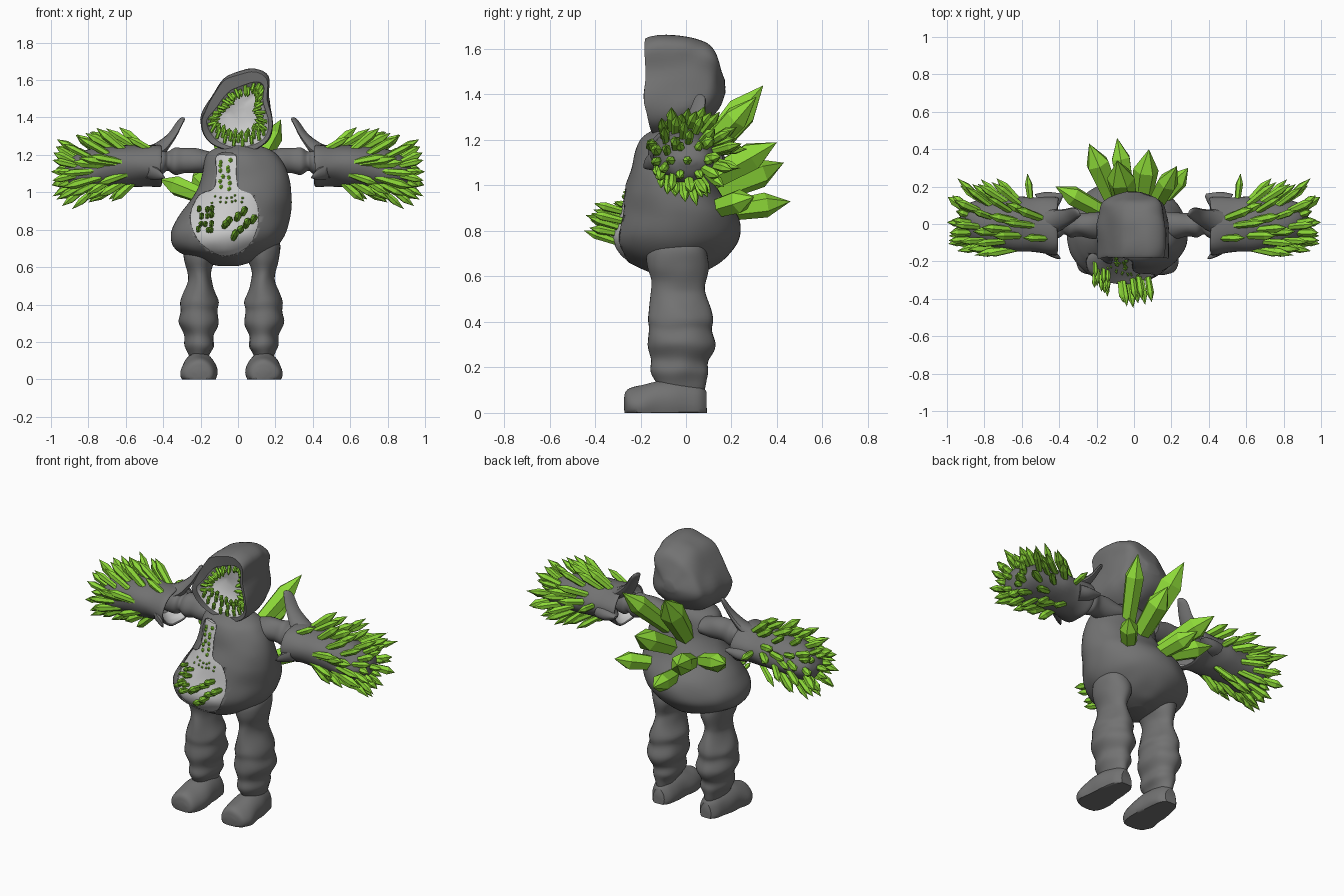
import bpy, bmesh, math, random
from mathutils import Vector, noise

if "Cube" in bpy.data.objects:
    bpy.data.objects.remove(bpy.data.objects["Cube"])

random.seed(4)


def material(name, rgb):
    m = bpy.data.materials.new(name)
    m.diffuse_color = (*rgb, 1)
    m.use_nodes = True
    m.node_tree.nodes["Principled BSDF"].inputs["Base Color"].default_value = m.diffuse_color
    return m


ROCK = material("dark_rock", (0.17, 0.17, 0.17))
PALE = material("pale_lining", (0.62, 0.62, 0.62))
GREEN = material("green_crystal", (0.27, 0.7, 0.04))


def spline(rows, k, closed=False):
    """Catmull-Rom resampling of a list of tuples."""
    n, out = len(rows), []
    for i in range(n if closed else n - 1):
        g = lambda j: rows[j % n] if closed else rows[max(0, min(n - 1, j))]
        for s in range(k):
            t = s / k
            out.append(tuple(
                0.5 * (2 * b + (c - a) * t + (2 * a - 5 * b + 4 * c - d) * t * t + (3 * b - a - 3 * c + d) * t ** 3)
                for a, b, c, d in zip(g(i - 1), g(i), g(i + 1), g(i + 2))))
    return out if closed else out + [tuple(rows[-1])]


def to_object(name, bm, mats, mirror=False, smooth=True):
    bmesh.ops.recalc_face_normals(bm, faces=bm.faces)
    me = bpy.data.meshes.new(name)
    bm.to_mesh(me)
    bm.free()
    for m in mats:
        me.materials.append(m)
    ob = bpy.data.objects.new(name, me)
    bpy.context.collection.objects.link(ob)
    if mirror:
        ob.modifiers.new("mirror", 'MIRROR')
    if smooth:
        bpy.ops.object.select_all(action='DESELECT')
        ob.select_set(True)
        bpy.context.view_layer.objects.active = ob
        bpy.ops.object.shade_smooth_by_angle(angle=math.radians(40))
    return ob


def skin(name, loops, pale=0, mats=(ROCK, PALE), lump=0.01, mirror=False):
    """Bridge closed loops; the first `pale` bands get the second material."""
    bm = bmesh.new()
    vs = []
    for lp in loops:
        row = []
        for p in lp:
            p = Vector(p)
            p += noise.noise_vector(p * 9) * lump
            p.z = max(p.z, 0)
            row.append(bm.verts.new(p))
        vs.append(row)
    n = len(vs[0])
    for i in range(len(vs) - 1):
        for j in range(n):
            f = bm.faces.new((vs[i][j], vs[i][(j + 1) % n], vs[i + 1][(j + 1) % n], vs[i + 1][j]))
            f.material_index = int(i < pale)
    bm.faces.new(vs[0]).material_index = int(pale > 0)
    bm.faces.new(vs[-1])
    return to_object(name, bm, mats, mirror)


def loft(name, axis, rings, k=5, n=32, pale=0, **kw):
    """Elliptic sections (t, u0, u1, v0, v1) along an axis."""
    loops = []
    for t, u0, u1, v0, v1 in spline(rings, k):
        lp = []
        for j in range(n):
            a = math.tau * j / n
            u = (u0 + u1) / 2 + (u1 - u0) / 2 * math.cos(a)
            v = (v0 + v1) / 2 + (v1 - v0) / 2 * math.sin(a)
            lp.append({'z': (u, v, t), 'x': (t, u, v), 'y': (u, t, v)}[axis])
        loops.append(lp)
    return skin(name, loops, pale * k, **kw)


def crystals(name, items, mirror=False, sides=6):
    """Pointed prisms from (base, tip, radius)."""
    bm = bmesh.new()
    for base, tip, r in items:
        base, tip = Vector(base), Vector(tip)
        q = (tip - base).to_track_quat('Z', 'Y')
        ln, tw = (tip - base).length, random.random() * 6
        rings = []
        for f, s in ((0, 0.75), (0.68, 1)):
            rings.append([bm.verts.new(base + q @ Vector((
                r * s * math.cos(tw + math.tau * j / sides), r * s * math.sin(tw + math.tau * j / sides), ln * f)))
                for j in range(sides)])
        top = bm.verts.new(tip)
        bm.faces.new(rings[0])
        for j in range(sides):
            h = (j + 1) % sides
            bm.faces.new((rings[0][j], rings[0][h], rings[1][h], rings[1][j]))
            bm.faces.new((rings[1][j], rings[1][h], top))
    return to_object(name, bm, [GREEN], mirror, smooth=False)


# torso with an opening down chest and belly
body = [(1.25, -.09, .11, -.13, .02), (1.2, -.17, .21, -.2, .06), (1.08, -.195, .275, -.24, .09),
        (.97, -.245, .285, -.275, .15), (.87, -.32, .28, -.30, .225), (.77, -.36, .25, -.33, .235),
        (.69, -.325, .18, -.29, .18), (.63, -.19, .08, -.19, .1), (.608, -.1, .0, -.1, .02)]
torso = loft("torso", 'z', body, k=7, n=56, lump=.005)
lining = loft("belly_lining", 'z', [(t, a + .008, b - .008, c + .008, d - .008) for t, a, b, c, d in body[1:-1]],
              k=7, n=56, mats=(PALE,), lump=.005)
patch = spline([(-.11, 1.2), (-.015, 1.2), (-.01, 1.1), (.005, 1.02), (.08, .98), (.11, .86), (.06, .72), (-.07, .66),
                (-.2, .73), (-.255, .86), (-.21, .98), (-.13, 1.02), (-.115, 1.1)], 5, True)
cutter = skin("belly_cutter", [[(x, y, z) for x, z in patch] for y in (-.6, -.08)], lump=0, mats=(ROCK,))
bpy.context.view_layer.objects.active = torso
mod = torso.modifiers.new("opening", 'BOOLEAN')
mod.operation, mod.object = 'DIFFERENCE', cutter
bpy.ops.object.modifier_move_to_index(modifier=mod.name, index=0)
bpy.ops.object.modifier_apply(modifier=mod.name)
bpy.data.objects.remove(cutter)

# hooded head with a hollow face
outer = spline([(.07, 1.66), (.16, 1.62), (.165, 1.5), (.185, 1.34), (.125, 1.245), (.0, 1.21), (-.15, 1.265),
                (-.2, 1.38), (-.135, 1.52), (-.06, 1.62)], 5, True)
hollow = spline([(.09, 1.59), (.145, 1.57), (.14, 1.48), (.165, 1.35), (.12, 1.27), (.0, 1.235), (-.12, 1.28),
                 (-.175, 1.375), (-.115, 1.46), (-.04, 1.55)], 5, True)


def scaled(outline, sx, sz, y, cz=1.435):
    """Outline scaled about the head centre; the chin is set back a little."""
    return [(x * sx, y + max(0, 1.36 - z) * .25 * (y < -.1), cz + (z - 1.435) * sz) for x, z in outline]


loops = [scaled(hollow, s, s, y) for s, y in ((.3, -.05), (.75, -.07), (.9, -.10), (.98, -.17))]
shell = spline([(.975, .95, -.18, 1.43), (1, .98, -.15, 1.432), (1, .98, -.02, 1.44), (.93, .84, .06, 1.45),
                (.82, .66, .115, 1.455), (.55, .42, .15, 1.445), (.2, .15, .17, 1.435)], 4)
skin("head", loops + [scaled(outer, *s) for s in shell], pale=3)

# crystal teeth round the face, doubled along the lower jaw
teeth = []
for row, (s, y, ln) in enumerate(((.95, -.14, .06), (.84, -.10, .055), (.72, -.09, .05))):
    for i in range(row % 2, len(hollow), 2):
        x, z = hollow[i]
        if row == 2 and z > 1.3:
            continue
        p = Vector((x * s, y, 1.43 + (z - 1.43) * s))
        d = Vector((.04 - p.x, -.03, 1.42 - p.z))
        if p.z < 1.33:
            d.x *= .3
        teeth.append((p, p + d.normalized() * ln * random.uniform(.8, 1.15), .012))
crystals("face_crystals", teeth)

# belly and chest crystals
bpy.context.view_layer.update()
spots = [(-.205 + .035 * (i % 3), .79 + .035 * (i // 3), .09, .014) for i in range(12)]
spots += [(-.06 + .11 * t + .025 * s, .78 + .09 * t - .025 * s, .16, .02) for t in (0, .3, .6, .9) for s in (-1, 1)]
spots += [(-.13 + .03 * i, .945 + .028 * j, .012, .007) for i in range(6) for j in range(2)]
spots += [(-.09 + .04 * i, 1.02 + .028 * j, .012, .013) for i in range(2) for j in range(6)]
belly = []
for x, z, ln, r in spots:
    x += random.uniform(-.01, .01)
    z += random.uniform(-.008, .008)
    hit, pos, _, _ = lining.ray_cast(Vector((x, -1, z)), Vector((0, 1, 0)))
    if hit:
        pos = pos + Vector((0, .02, 0))
        d = Vector((.15 if ln > .1 else .02, -1, random.uniform(.15, .35))).normalized()
        belly.append((pos, pos + d * (ln * random.uniform(.7, 1) + .02), r))
crystals("belly_crystals", belly)

# large back crystals
crystals("back_crystals", [
    ((.08, .04, 1.10), (.23, .31, 1.39), .058), ((-.03, .04, 1.08), (-.09, .34, 1.44), .075),
    ((-.10, .10, .96), (-.24, .43, 1.10), .066), ((-.03, .12, .88), (-.09, .46, .93), .055),
    ((.12, .10, .89), (.29, .30, .95), .055), ((-.14, .05, .96), (-.42, .20, 1.07), .055),
    ((.03, .06, 1.0), (.08, .40, 1.19), .068)])

# arms: upper arm and hollow-cuffed forearm
loft("upper_arm", 'x', [(.13, -.07, .07, 1.11, 1.21), (.22, -.08, .06, 1.10, 1.23), (.29, -.065, .06, 1.10, 1.235),
                        (.335, -.07, .07, 1.09, 1.24), (.375, -.05, .06, 1.11, 1.22), (.41, -.07, .07, 1.09, 1.23),
                        (.52, -.05, .05, 1.1, 1.2)], mirror=True)
arm = [(.42, -.165, .145, 1.025, 1.255), (.5, -.15, .14, 1.035, 1.25), (.65, -.145, .14, 1.03, 1.25),
       (.8, -.125, .13, 1.015, 1.225), (.89, -.09, .11, 1.03, 1.19), (.93, -.02, .04, 1.09, 1.13)]
loft("forearm", 'x', [(.5, -.08, .08, 1.08, 1.2), (.46, -.12, .11, 1.05, 1.22), (.415, -.15, .13, 1.04, 1.24)] + arm,
     pale=2, mirror=True)

# cuff spikes: points swept along short paths
for i, path in enumerate((
        [(.50, .0, 1.19, .06), (.42, .02, 1.23, .055), (.36, .04, 1.29, .04), (.31, .06, 1.37, .028), (.29, .06, 1.39, .014)],
        [(.50, -.1, 1.12, .06), (.44, -.14, 1.1, .045), (.395, -.18, 1.08, .008)],
        [(.50, .1, 1.12, .06), (.44, .125, 1.12, .045), (.385, .155, 1.13, .008)])):
    rows = spline(path, 4)
    skin(f"cuff_spike_{i + 1}", [[(x + r * .5 * math.cos(a), y + r * math.cos(a), z + r * .8 * math.sin(a))
                                 for a in (math.tau * j / 12 for j in range(12))] for x, y, z, r in rows],
         lump=.004, mirror=True)

# arm crystals fanning toward the hand, leaning up, down and back
section = spline(arm, 10)
hand = []
for i in range(7):
    for j in range(9):
        x = .48 + i * .066 + random.uniform(-.025, .025)
        a = math.tau * (j + .5 * (i % 2) + random.uniform(-.25, .25)) / 9
        if x < .6 and abs(math.sin(a)) < .65 or x < .56 and math.sin(a) < 0:
            continue
        t, y0, y1, z0, z1 = min(section, key=lambda r: abs(r[0] - x))
        radial = Vector((0, math.cos(a), math.sin(a)))
        p = Vector((x, (y0 + y1) / 2 + (y1 - y0) * .46 * radial.y, (z0 + z1) / 2 + (z1 - z0) * .46 * radial.z))
        lean = radial * random.uniform(.55, .95)
        if radial.y < 0:
            lean.y *= .35
        d = (Vector((1, .12, 0)) + lean).normalized()
        ln = min(random.uniform(.14, .2), (random.uniform(.94, 1.0) - p.x) / d.x)
        hand.append((p - d * .02, p + d * ln, random.uniform(.019, .026)))
for j in range(6):
    c, s = math.cos(j * math.tau / 6), math.sin(j * math.tau / 6)
    hand.append(((.86, .01 + .06 * c, 1.11 + .045 * s), (random.uniform(.95, .99), .02 + .1 * c, 1.11 + .09 * s), .02))
hand.append(((.55, .10, 1.15), (.57, .27, 1.16), .02))
hand.append(((.88, .0, 1.11), (1.0, .01, 1.11), .02))
crystals("arm_crystals", hand, mirror=True)

# legs and feet, mirrored about a line slightly left of centre
leg = loft("leg", 'z', [(.78, .13, .22, -.09, .04), (.73, .09, .26, -.16, .09), (.65, .085, .255, -.17, .10),
                        (.57, .11, .235, -.155, .085), (.51, .10, .235, -.155, .09), (.42, .07, .27, -.17, .12),
                        (.365, .077, .267, -.167, .118), (.30, .065, .278, -.17, .128), (.235, .09, .25, -.15, .095),
                        (.18, .09, .25, -.155, .10), (.13, .115, .225, -.13, .09), (.05, .12, .2, -.08, .07)],
           mirror=True)
foot = loft("foot", 'y', [(-.272, .14, .2, .03, .06), (-.255, .10, .25, -.03, .10), (-.18, .075, .27, -.06, .125),
                          (-.05, .085, .255, -.06, .155), (.05, .10, .23, -.05, .13), (.09, .13, .2, -.03, .09)],
            mirror=True)
leg.location.x = foot.location.x = -.035
